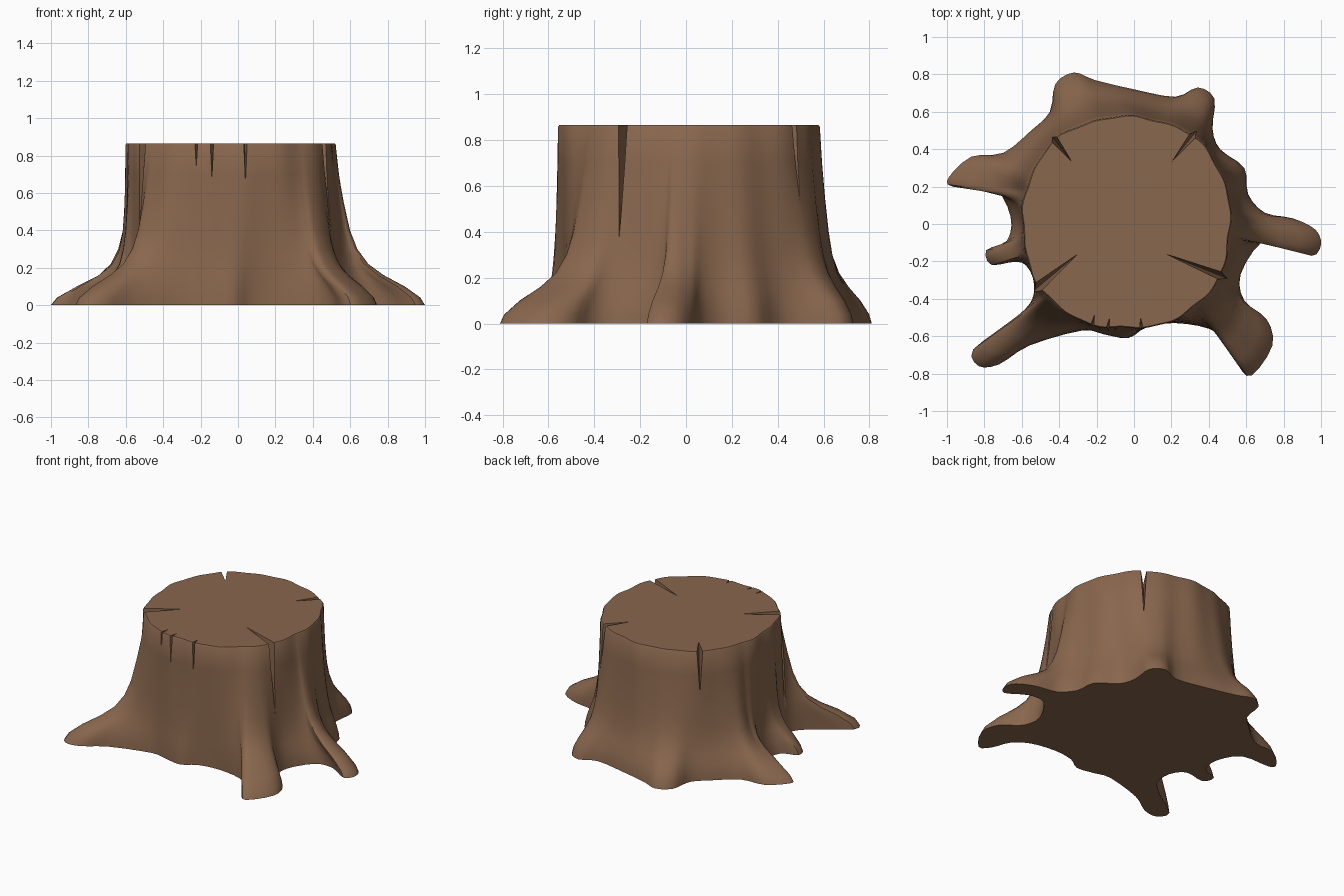
import bpy, bmesh, math
from mathutils import Vector
from mathutils.geometry import interpolate_bezier

default = bpy.data.objects.get("Cube")
if default:
    bpy.data.objects.remove(default, do_unlink=True)

# Single bark colour
bark = bpy.data.materials.new("bark_brown")
bark.use_nodes = True
colour = (0.25, 0.135, 0.075, 1)
bark.diffuse_color = colour
bark.node_tree.nodes["Principled BSDF"].inputs["Base Color"].default_value = colour

HEIGHT = 0.865
CENTRE = Vector((-0.04, 0.008))
SUBDIVISIONS = 3

# Ground outline of the trunk and its roots, clockwise, in hundredths
GROUND = [
    (100, -11), (95, -17), (81, -9), (68, -10), (57, -27), (59, -41),
    (71, -51), (74, -65), (63, -81), (56, -76), (51, -64), (40, -56),
    (22, -53), (7, -55), (-3, -61), (-16, -59), (-28, -57), (-56, -65),
    (-72, -75), (-83, -76), (-86, -67), (-66, -53), (-55, -42), (-54, -29),
    (-61, -20), (-76, -22), (-79, -14), (-68, -9), (-66, 4), (-75, 19),
    (-97, 20), (-99, 25), (-87, 36), (-70, 38), (-55, 50), (-45, 60),
    (-42, 75), (-32, 81), (-21, 77), (0, 72), (22, 68), (34, 73),
    (43, 67), (42, 51), (46, 40), (59, 30), (61, 16), (70, 6),
    (85, 3), (97, -3),
]

# Height, spread of a long root, spread of a gentle buttress
FLARE = [
    (0, 1, 1), (0.04, 0.95, 0.97), (0.1, 0.78, 0.87), (0.16, 0.55, 0.72),
    (0.22, 0.38, 0.56), (0.3, 0.26, 0.42), (0.4, 0.18, 0.3),
    (0.55, 0.11, 0.17), (0.7, 0.05, 0.07), (0.857, 0, 0),
]


def clamp(value):
    return max(0, min(value, 1))


def smooth_outline(points):
    """Closed smooth curve through the points."""
    pts = [Vector(p) / 100 for p in points]
    n = len(pts)
    result = []
    for i, p in enumerate(pts):
        q = pts[(i + 1) % n]
        into = (q - pts[i - 1]) / 6
        out = (pts[(i + 2) % n] - p) / 6
        curve = interpolate_bezier(p.to_3d(), (p + into).to_3d(),
                                   (q - out).to_3d(), q.to_3d(), SUBDIVISIONS + 1)
        result += [v.to_2d() for v in curve[:-1]]
    return result


def rim_angles(outline):
    """Softened angles, so that the ridges widen as they climb."""
    raw = []
    for p in outline:
        a = math.atan2(p.y - CENTRE.y, p.x - CENTRE.x)
        while raw and a > raw[-1] + math.pi:
            a -= math.tau
        raw.append(a)
    n, reach = len(raw), 6
    return [sum(raw[(i + k) % n] - math.tau * ((i + k) // n)
                for k in range(-reach, reach + 1)) / (2 * reach + 1)
            for i in range(n)]


def rim_point(angle):
    radius = 0.567 - 0.01 * math.cos(4 * angle)
    radius += 0.005 * math.sin(9 * angle) + 0.004 * math.sin(17 * angle + 1)
    return CENTRE + radius * Vector((math.cos(angle), 1.02 * math.sin(angle)))


def make_object(name, bm):
    bmesh.ops.recalc_face_normals(bm, faces=bm.faces[:])
    mesh = bpy.data.meshes.new(name)
    bm.to_mesh(mesh)
    bm.free()
    mesh.materials.append(bark)
    obj = bpy.data.objects.new(name, mesh)
    bpy.context.collection.objects.link(obj)
    return obj


def build_stump():
    outline = smooth_outline(GROUND)
    rim = [rim_point(a) for a in rim_angles(outline)]
    bm = bmesh.new()
    rings = []
    for z, root, gentle in FLARE:
        ring = []
        for base, top in zip(outline, rim):
            weight = clamp((base - top).length / 0.4)
            spread = gentle + (root - gentle) * weight
            # The roots on the right side lie lower
            low = clamp((-0.5 - base.x) / 0.1) * clamp((0.35 - abs(base.y - 0.03)) / 0.15)
            spread += (root ** 1.6 - spread) * low
            p = top.lerp(base, spread)
            ring.append(bm.verts.new((p.x, p.y, z)))
        rings.append(ring)
    # Slightly worn edge around the cut
    rings.append([bm.verts.new((*CENTRE.lerp(p, 0.99), HEIGHT)) for p in rim])
    n = len(rim)
    for low_ring, high_ring in zip(rings, rings[1:]):
        for i in range(n):
            j = (i + 1) % n
            bm.faces.new((low_ring[i], low_ring[j], high_ring[j], high_ring[i]))
    bm.faces.new(rings[0])
    bm.faces.new(rings[-1])
    return make_object("tree_stump", bm)


def cut_crack(stump, inner, outer, width, depth):
    """Split the rim with a wedge that narrows inwards and downwards."""
    a, b = Vector(inner), Vector(outer)
    along = (b - a) * 1.5
    side = Vector((-along.y, along.x)).normalized() * width * 0.75
    end = a + along
    bm = bmesh.new()
    top = HEIGHT + 0.01
    corners = [(*a, top), (*(end + side), top), (*(end - side), top),
               (*end, HEIGHT - depth * 1.5)]
    v = [bm.verts.new(c) for c in corners]
    for i in range(4):
        bm.faces.new([v[k] for k in range(4) if k != i])
    cutter = make_object("crack_cutter", bm)
    cutter.hide_render = True
    mod = stump.modifiers.new("crack", 'BOOLEAN')
    mod.operation = 'DIFFERENCE'
    mod.solver = 'EXACT'
    mod.object = cutter
    bpy.context.view_layer.objects.active = stump
    bpy.ops.object.modifier_apply(modifier=mod.name)
    bpy.data.objects.remove(cutter, do_unlink=True)


stump = build_stump()

# Four deep drying cracks and a few short splits in the bark
CRACKS = [
    ((-0.33, 0.33), (-0.44, 0.47), 0.045, 0.3),
    ((0.2, 0.33), (0.32, 0.48), 0.04, 0.3),
    ((0.17, -0.16), (0.47, -0.28), 0.045, 0.45),
    ((-0.3, -0.16), (-0.48, -0.31), 0.045, 0.55),
    ((-0.21, -0.48), (-0.225, -0.55), 0.02, 0.14),
    ((-0.13, -0.5), (-0.14, -0.56), 0.02, 0.2),
    ((0.035, -0.5), (0.04, -0.56), 0.02, 0.22),
]
for crack in CRACKS:
    cut_crack(stump, *crack)

# Smooth bark with crisp cut edges
bpy.ops.object.select_all(action='DESELECT')
stump.select_set(True)
bpy.context.view_layer.objects.active = stump
bpy.ops.object.shade_smooth_by_angle(angle=math.radians(38))
